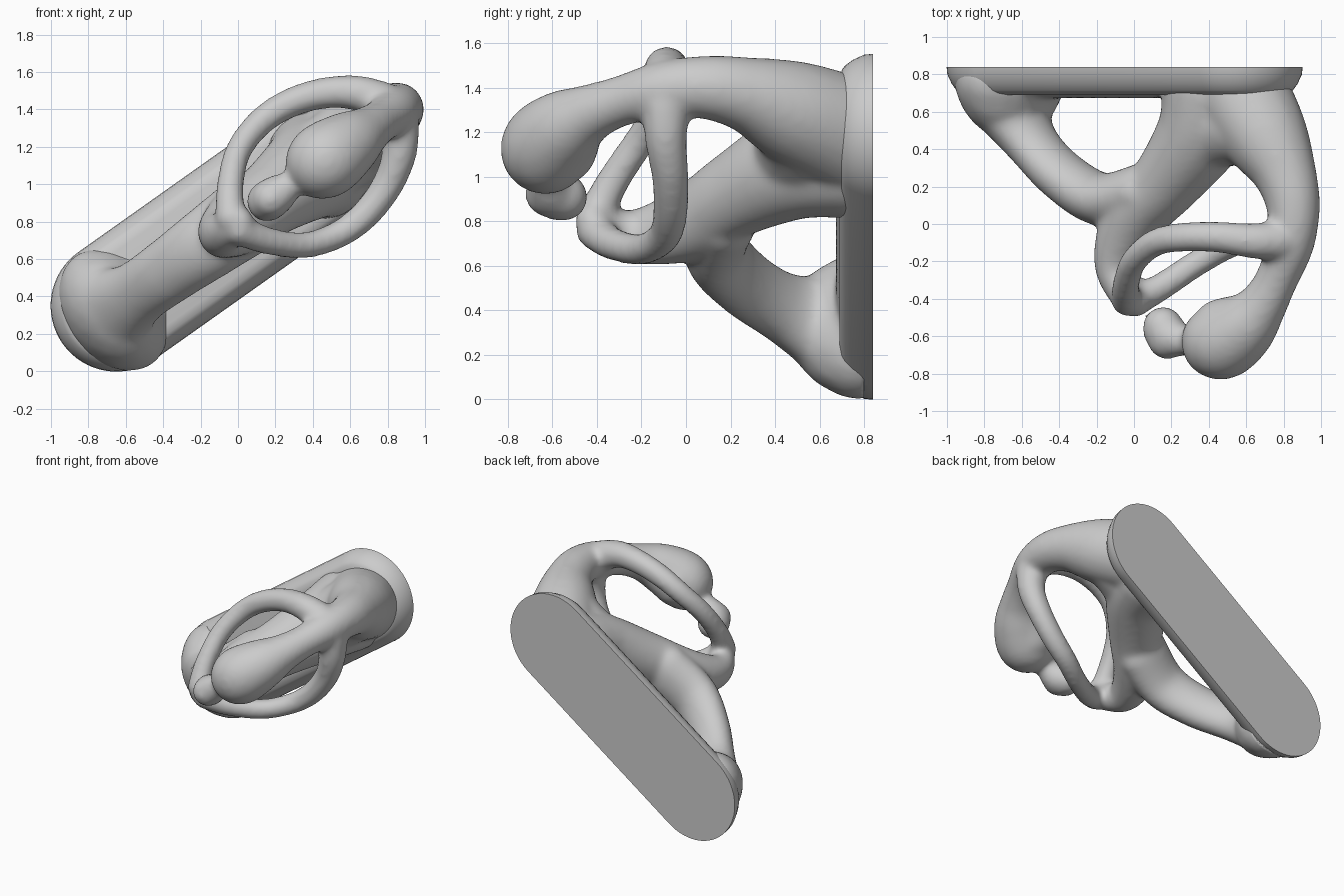
import bpy, bmesh, math
from mathutils import Vector, Matrix

if "Cube" in bpy.data.objects:
    bpy.data.objects.remove(bpy.data.objects["Cube"])

# Tilted working frame: (centre-line x, y, v) where v is across the long axis
L = math.hypot(1.2, 0.85)
CU, SU = 1.2 / L, 0.85 / L
FRAME = Matrix(((CU, 0, -SU), (0, 1, 0), (SU, 0, CU)))


def place(x, y, v):
    return Vector((x - SU * v, y, 0.81 + 0.708 * x + CU * v))


def catmull(a, b, c, d, t):
    return 0.5 * (2 * b + (c - a) * t + (2 * a - 5 * b + 4 * c - d) * t * t
                  + (3 * b - a - 3 * c + d) * t ** 3)


def limb(bm, pts, k=1.0, steps=10):
    """Chain of overlapping balls along a smooth path; points are x, y, v, radius."""
    p = [Vector(q) for q in pts]
    p = [p[0]] + p + [p[-1]]
    for i in range(1, len(p) - 2):
        for s in range(steps + 1):
            x, y, v, r = catmull(p[i - 1], p[i], p[i + 1], p[i + 2], s / steps)
            m = (Matrix.Translation(place(x, y, v - 0.01)) @ FRAME.to_4x4()
                 @ Matrix.Diagonal((r, r, r * k, 1)))
            bmesh.ops.create_icosphere(bm, subdivisions=3, radius=1, matrix=m)


bm = bmesh.new()
# Lower leg, flowing from the plate to the waist
limb(bm, [(-.67, .77, 0, .265), (-.67, .7, 0, .235), (-.65, .6, 0, .175),
          (-.55, .43, 0, .132), (-.38, .25, 0, .132), (-.17, .13, 0, .145),
          (.06, .17, 0, .16)], 1.35)
# Broad upper leg and its branch to the waist
limb(bm, [(.42, .72, 0, .27), (.36, .5, 0, .235), (.17, .23, 0, .185),
          (.03, .09, 0, .175), (-.06, -.07, 0, .145), (-.1, -.22, 0, .115),
          (-.06, -.35, 0, .095), (.0, -.42, 0, .08)], 1.1)
# Outer shoulder running round into the neck and head
limb(bm, [(.55, .72, 0, .265), (.68, .5, 0, .235), (.79, .3, 0, .175),
          (.845, .1, 0, .145), (.83, -.1, 0, .13), (.755, -.3, 0, .115),
          (.67, -.45, 0, .135), (.57, -.56, 0, .18), (.46, -.63, 0, .205),
          (.42, -.61, 0, .165)])
limb(bm, [(.56, -.53, 0, .155), (.47, -.57, 0, .175)])
# Filler between the two upper branches
limb(bm, [(.36, .5, 0, .22), (.54, .54, 0, .23), (.68, .5, 0, .22)])
# Low web along the front of the plate
limb(bm, [(-.6, .755, 0, .085), (0, .745, 0, .075), (.5, .755, 0, .085)], 2.6, 16)
# Small ball touching the head
limb(bm, [(.3, -.63, 0, .06), (.2, -.61, 0, .105), (.15, -.57, 0, .11)])
limb(bm, [(.17, -.62, 0, .105), (.15, -.55, 0, .11)])
# Pair of mirrored ring arms
for s in (1, -1):
    limb(bm, [(x, y, s * v, r) for x, y, v, r in (
        (-.02, -.41, .04, .085), (.05, -.33, .17, .075), (.17, -.2, .305, .072),
        (.32, -.1, .365, .075), (.47, -.07, .36, .08), (.62, -.07, .3, .085),
        (.74, -.09, .2, .095), (.81, -.09, .08, .11))])

me = bpy.data.meshes.new("looping_body")
bm.to_mesh(me)
bm.free()
body = bpy.data.objects.new("looping_body", me)
bpy.context.collection.objects.link(body)
rm = body.modifiers.new("blend", 'REMESH')
rm.mode = 'VOXEL'
rm.voxel_size = 0.018
rm.use_smooth_shade = True
sm = body.modifiers.new("soften", 'SMOOTH')
sm.factor, sm.iterations = 0.5, 16
dg = bpy.context.evaluated_depsgraph_get()
final = bpy.data.meshes.new_from_object(body.evaluated_get(dg))
body.modifiers.clear()
body.data = final
for vert in final.vertices:          # keep the roots inside the plate
    vert.co.y = min(vert.co.y, 0.8)
final.shade_smooth()

# Stadium-shaped mounting plate with a chamfered front edge
bm = bmesh.new()
N = 32
rings = []
for y, r in ((.84, .352), (.8, .348), (.75, .325), (.715, .3), (.7, .28), (.69, .24)):
    ring = []
    for cx, start in ((.55, -90), (-.65, 90)):
        for i in range(N + 1):
            a = math.radians(start + 180 * i / N)
            off = FRAME @ Vector((r * math.cos(a), 0, r * math.sin(a)))
            ring.append(bm.verts.new(place(cx, y, 0) + off))
    rings.append(ring)
n = len(rings[0])
for a, b in zip(rings, rings[1:]):
    for i in range(n):
        j = (i + 1) % n
        bm.faces.new((a[i], a[j], b[j], b[i]))
bm.faces.new(rings[0])
bm.faces.new(rings[-1])
bmesh.ops.recalc_face_normals(bm, faces=bm.faces)
pm = bpy.data.meshes.new("mounting_plate")
bm.to_mesh(pm)
bm.free()
plate = bpy.data.objects.new("mounting_plate", pm)
bpy.context.collection.objects.link(plate)
bpy.context.view_layer.objects.active = plate
plate.select_set(True)
bpy.ops.object.shade_smooth_by_angle(angle=math.radians(40))
